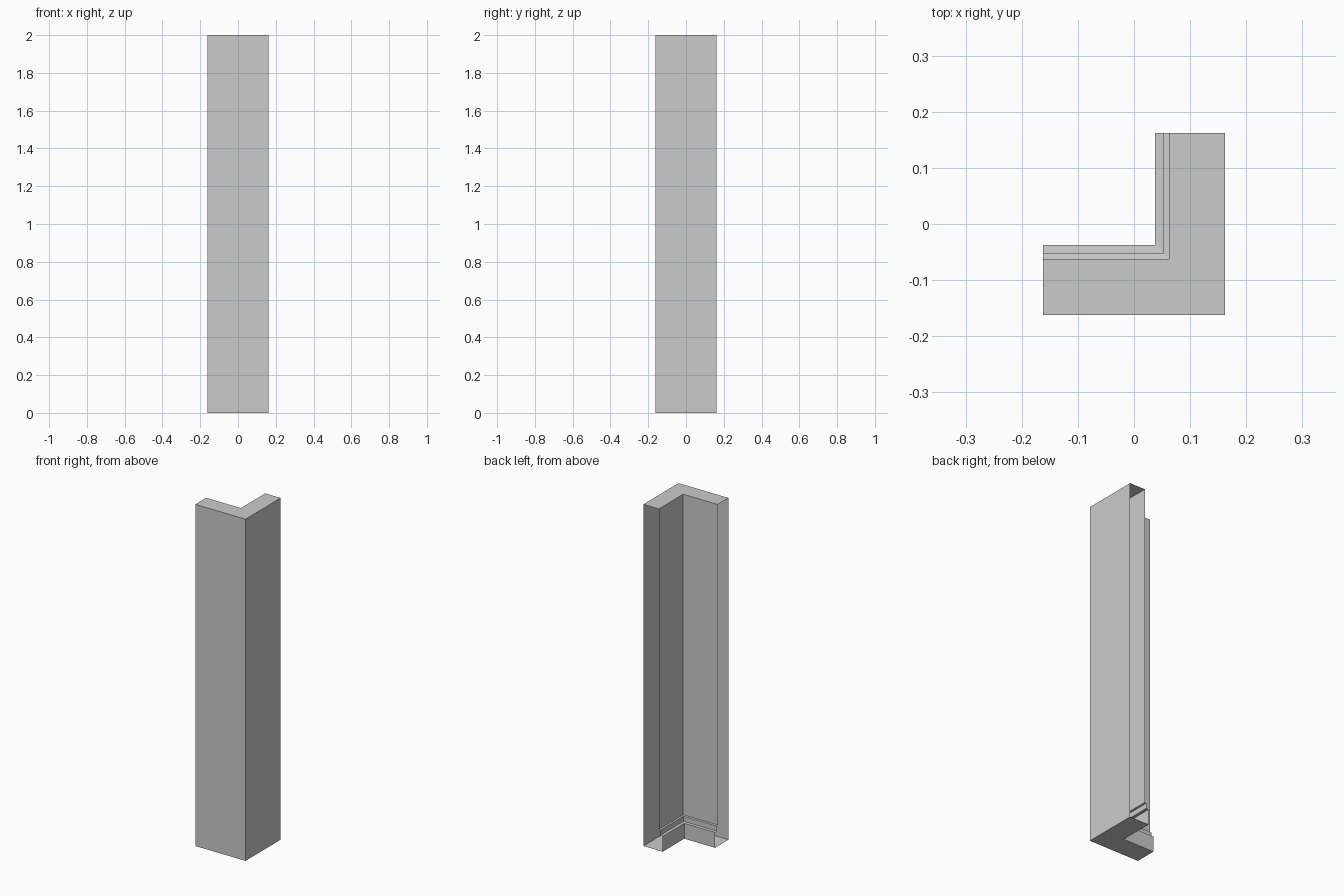
import bpy, bmesh

if "Cube" in bpy.data.objects:
    bpy.data.objects.remove(bpy.data.objects["Cube"])

H = 0.1625      # half footprint

# Closed cross-section: (distance in from the outer faces, height)
profile = [
    (0.0, 0.0), (0.2 - 0.075, 0.0), (0.125, 0.09), (0.11, 0.092),   # skirting board
    (0.11, 0.122), (0.10, 0.124),                                  # skirting cap
    (0.10, 2.0), (0.0, 2.0),                                       # wall and top
]


def sweep_corner(name, section):
    """Sweep a section along an L path with a mitred corner and open ends."""
    bm = bmesh.new()
    stations = [
        lambda d, z: (-H, -H + d, z),
        lambda d, z: (H - d, -H + d, z),
        lambda d, z: (H - d, H, z),
    ]
    rings = [[bm.verts.new(f(d, z)) for d, z in section] for f in stations]
    n = len(section)
    for a, b in zip(rings, rings[1:]):
        for i in range(n):
            j = (i + 1) % n
            bm.faces.new((a[i], b[i], b[j], a[j]))
    bmesh.ops.recalc_face_normals(bm, faces=bm.faces)
    # Make sure the outer front face looks toward -y
    bm.normal_update()
    front = min(bm.faces, key=lambda f: f.calc_center_median().y)
    if front.normal.y > 0:
        bmesh.ops.reverse_faces(bm, faces=bm.faces)
    mesh = bpy.data.meshes.new(name)
    bm.to_mesh(mesh)
    bm.free()
    obj = bpy.data.objects.new(name, mesh)
    bpy.context.collection.objects.link(obj)
    return obj


# Wall corner with skirting on the inner side
sweep_corner("wall_corner", profile)
